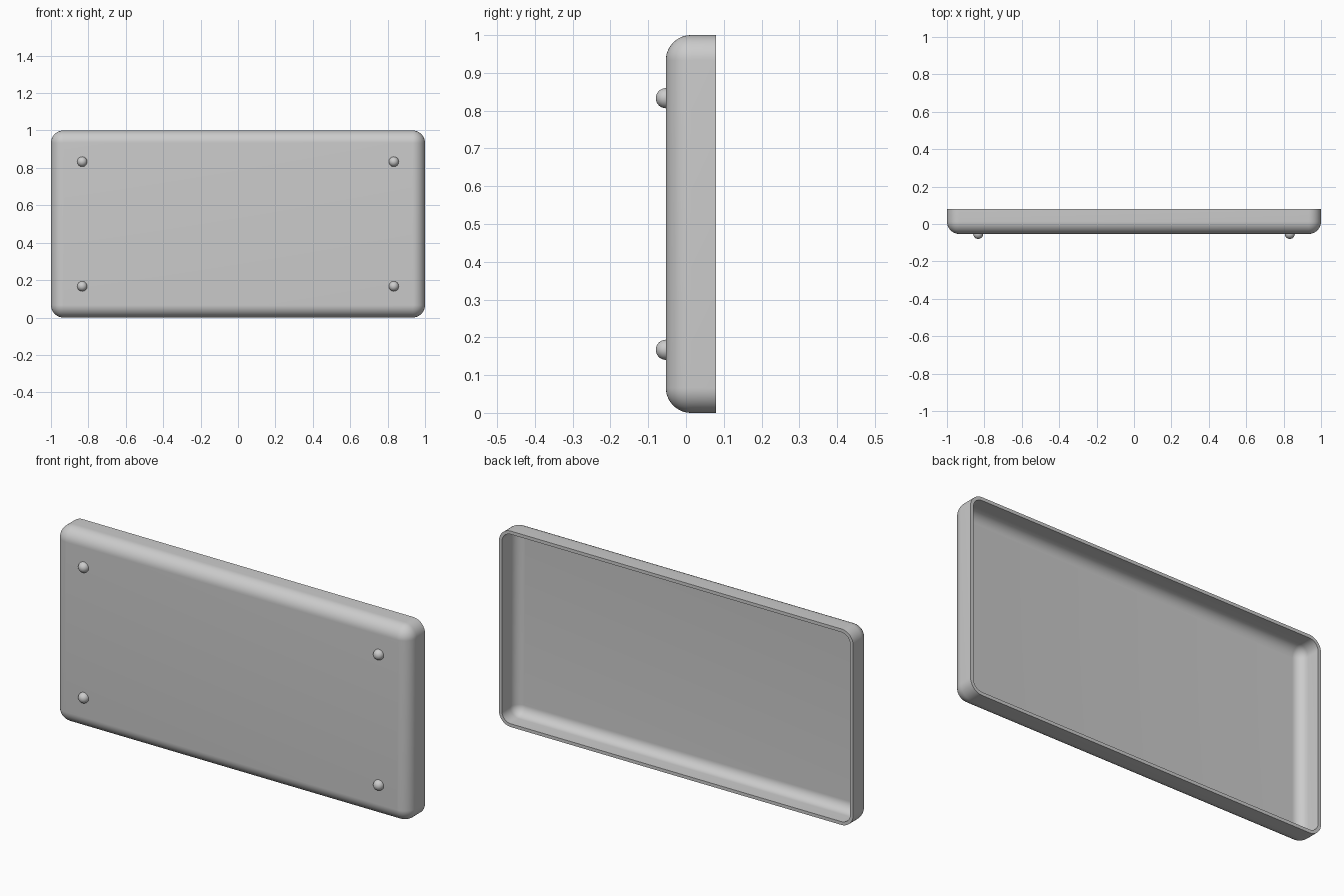
import bpy, bmesh, math

cube = bpy.data.objects.get("Cube")
if cube:
    bpy.data.objects.remove(cube, do_unlink=True)

WIDTH, HEIGHT = 2.0, 1.0
FRONT, BACK = -0.0533, 0.08
RADIUS, WALL = 0.0667, 0.0167
STEPS = 12

grey = bpy.data.materials.new("light_grey")
grey.use_nodes = True
colour = (0.6, 0.6, 0.6, 1)
grey.diffuse_color = colour
grey.node_tree.nodes["Principled BSDF"].inputs["Base Color"].default_value = colour


def finish(name, bm):
    """Turn a bmesh into a smooth shaded object."""
    bmesh.ops.remove_doubles(bm, verts=bm.verts, dist=1e-5)
    bmesh.ops.recalc_face_normals(bm, faces=bm.faces)
    mesh = bpy.data.meshes.new(name)
    bm.to_mesh(mesh)
    bm.free()
    mesh.materials.append(grey)
    obj = bpy.data.objects.new(name, mesh)
    bpy.context.collection.objects.link(obj)
    bpy.ops.object.select_all(action="DESELECT")
    obj.select_set(True)
    bpy.context.view_layer.objects.active = obj
    bpy.ops.object.shade_smooth_by_angle(angle=math.radians(35))
    return obj


def ring(bm, y, radius):
    """Rounded rectangle whose corner arcs share fixed centres."""
    cx, cz = WIDTH / 2 - RADIUS, HEIGHT / 2 - RADIUS
    verts = []
    for corner, (sx, sz) in enumerate([(1, 1), (-1, 1), (-1, -1), (1, -1)]):
        for i in range(STEPS + 1):
            a = (corner + i / STEPS) * math.pi / 2
            verts.append(bm.verts.new((sx * cx + radius * math.cos(a), y,
                                       HEIGHT / 2 + sz * cz + radius * math.sin(a))))
    return verts


def shell_profile(radius):
    """Depth and corner radius from the flat panel out to the open rim."""
    arc = [i / STEPS * math.pi / 2 for i in range(STEPS + 1)]
    points = [(FRONT + RADIUS - radius * math.cos(a), radius * math.sin(a)) for a in arc]
    return points + [(BACK, radius)]


# Open-backed tray: outer skin, rim, inner skin
bm = bmesh.new()
profile = shell_profile(RADIUS) + shell_profile(RADIUS - WALL)[::-1]
rings = [ring(bm, y, r) for y, r in profile]
for a, b in zip(rings, rings[1:]):
    for i in range(len(a)):
        j = (i + 1) % len(a)
        bm.faces.new((a[i], a[j], b[j], b[i]))
bm.faces.new(rings[0])
bm.faces.new(rings[-1])
bmesh.ops.remove_doubles(bm, verts=bm.verts, dist=1e-5)
bmesh.ops.dissolve_degenerate(bm, edges=bm.edges, dist=1e-5)
finish("tray_shell", bm)

# Four round studs on the front panel
for side, x in (("left", 0.833), ("right", -0.833)):
    for level, z in (("upper", 0.833), ("lower", 0.167)):
        bm = bmesh.new()
        bmesh.ops.create_uvsphere(bm, u_segments=32, v_segments=16, radius=0.0267)
        bmesh.ops.bisect_plane(bm, geom=bm.verts[:] + bm.edges[:] + bm.faces[:],
                               plane_co=(0, 0.004, 0), plane_no=(0, 1, 0),
                               clear_outer=True)
        stud = finish(f"{level}_{side}_stud", bm)
        stud.location = (x, FRONT, z)
